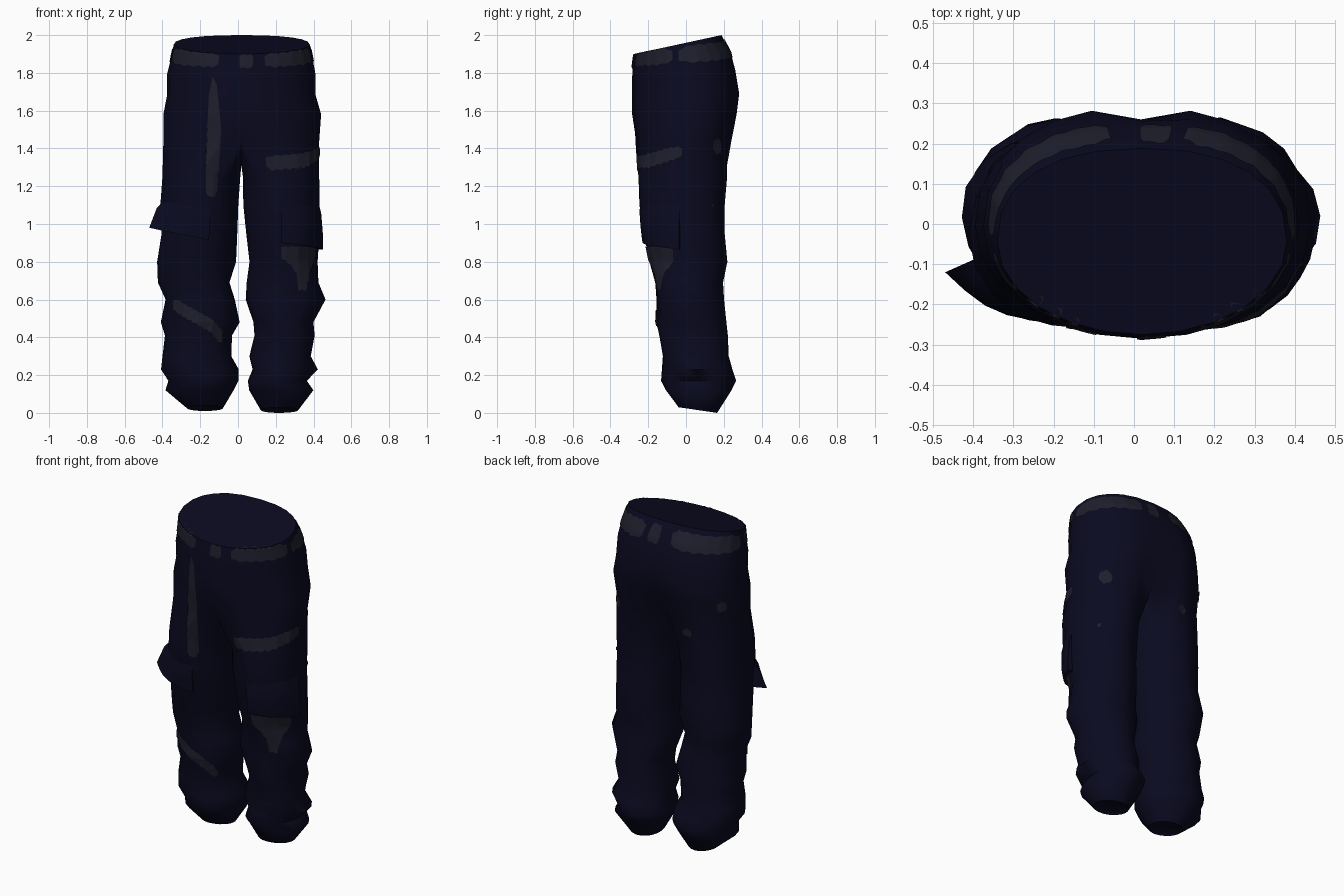
import bpy, bmesh, math, random
from math import sin, cos, radians, pi
from mathutils import Vector
from mathutils.bvhtree import BVHTree

random.seed(4)
default = bpy.data.objects.get("Cube")
if default:
    bpy.data.objects.remove(default, do_unlink=True)


def make_material(name, color):
    mat = bpy.data.materials.new(name)
    mat.use_nodes = True
    mat.diffuse_color = (*color, 1)
    mat.node_tree.nodes["Principled BSDF"].inputs["Base Color"].default_value = (*color, 1)
    return mat


navy = make_material("dark navy cloth", (.003, .003, .0145))
grey = make_material("faded grey cloth", (.0135, .0135, .026))


def finish(name, bm, mat, angle):
    mesh = bpy.data.meshes.new(name)
    bm.to_mesh(mesh)
    mesh.materials.append(mat)
    obj = bpy.data.objects.new(name, mesh)
    bpy.context.collection.objects.link(obj)
    bpy.ops.object.select_all(action='DESELECT')
    obj.select_set(True)
    bpy.context.view_layer.objects.active = obj
    bpy.ops.object.shade_smooth_by_angle(angle=radians(angle))
    return obj


def lerp(a, b, t):
    return a + (b - a) * t


def soft(v, power):
    return math.copysign(abs(v) ** power, v)


def bridge(bm, a, b, closed=True):
    n = len(a)
    for i in range(n if closed else n - 1):
        j = (i + 1) % n
        bm.faces.new((a[i], a[j], b[j], b[i]))


# ---- Trousers body: hips loft, split into two leg lofts ----
SIDES = 24
HALF = SIDES // 2
CROTCH = 5
# z front, z back, x right, x left, y front, y back, seat crease, fly dip
HIPS = [
    (1.90, 2.0, -.34, .38, -.275, .188, 0, 0),
    (1.84, 1.91, -.355, .395, -.283, .24, .005, 0),
    (1.77, 1.82, -.375, .41, -.285, .268, .012, 0),
    (1.68, 1.69, -.375, .41, -.285, .29, .03, 0),
    (1.58, 1.58, -.395, .44, -.285, .276, .045, 0),
    (1.44, 1.44, -.395, .43, -.272, .248, .08, .04),
]
# z, right leg inner and outer x, left leg inner and outer x, y front, y back
LEGS = [
    (1.25, .012, -.40, .026, .43, -.252, .218),
    (1.10, .0, -.41, .03, .43, -.245, .205),
    (.95, -.005, -.405, .045, .43, -.225, .205),
    (.80, -.01, -.43, .06, .42, -.185, .218),
    (.69, -.04, -.42, .05, .43, -.165, .195),
    (.60, -.02, -.385, .04, .46, -.16, .20),
    (.48, .01, -.41, .08, .40, -.15, .215),
    (.41, -.03, -.385, .09, .41, -.14, .22),
    (.30, -.035, -.40, .06, .385, -.13, .225),
    (.23, .0, -.41, .075, .42, -.125, .245),
    (.17, .0, -.37, .05, .362, -.125, .265),
    (.12, -.02, -.38, .06, .40, -.10, .24),
    (.0, -.08, -.27, .12, .32, -.04, .165),
]

bm = bmesh.new()
rings = []
for zf, zb, x0, x1, yf, yb, crease, dip in HIPS:
    ring = []
    for i in range(SIDES):
        a = 2 * pi * i / SIDES
        power = 1 if cos(a) > 0 else .86  # the seat is squarer than the front
        x = (x0 + x1) / 2 + (x1 - x0) / 2 * soft(sin(a), power)
        t = (1 - soft(cos(a), power)) / 2
        y = lerp(yf, yb, t)
        if i == 0:
            y += dip
        if i == HALF:
            y -= crease
        ring.append(bm.verts.new((x, y, lerp(zf, zb, t))))
    rings.append(ring)
for upper, lower in zip(rings, rings[1:]):
    bridge(bm, upper, lower)
bm.faces.new(rings[0])

# Saddle running under the crotch from back to front
low = rings[-1]
saddle = []
for k in range(1, CROTCH + 1):
    t = k / (CROTCH + 1)
    p = low[HALF].co.lerp(low[0].co, t)
    saddle.append(bm.verts.new((p.x, p.y, p.z - .13 * sin(pi * t))))

for side in (1, -1):
    previous = [low[(side * i) % SIDES] for i in range(HALF + 1)] + saddle
    for z, r_in, r_out, l_in, l_out, yf, yb in LEGS:
        inner, outer = (l_in, l_out) if side > 0 else (r_in, r_out)
        ring = []
        for i in range(len(previous)):
            if i <= HALF:
                a = radians(lerp(50, 310, i / HALF))
            else:
                a = radians(lerp(310, 410, (i - HALF) / (CROTCH + 1)))
            # cloth folds show on the front below the knee
            fold = 1
            if .1 < z < .9:
                fold += .02 * (1 + sin(a)) * sin(3 * a + side * z * 20)
            if z < 1.2:
                fold += random.uniform(-.01, .01)
            x = lerp(inner, outer, (1 - cos(a) * fold) / 2)
            t = (1 - sin(a) * fold) / 2
            y = lerp(yf, yb, t)
            hem = .03 * (1 - t) + (.01 if side < 0 else 0) if z == 0 else 0
            ring.append(bm.verts.new((x, y, z + hem)))
        bridge(bm, previous, ring)
        previous = ring
    # hem closed by a slightly recessed sole
    center = sum((v.co for v in previous), Vector()) / len(previous)
    inset = [bm.verts.new(center.lerp(v.co, .85) + Vector((0, 0, .015))) for v in previous]
    bridge(bm, previous, inset)
    bm.faces.new(inset)

bmesh.ops.recalc_face_normals(bm, faces=bm.faces)
surface = BVHTree.FromBMesh(bm)
finish("trousers_body", bm, navy, 70)
bm.free()


def on_cloth(axis, azimuth, z, lift):
    """Point on the cloth; azimuth in degrees, from the front toward +x."""
    a = radians(azimuth)
    out = Vector((sin(a), -cos(a), 0))
    start = Vector((axis[0], axis[1], z)) + out * .7
    hit = surface.ray_cast(start, -out)[0]
    if hit is None:
        hit = Vector((axis[0], axis[1], z)) + out * .2
    return hit + out * lift


# ---- Cargo pocket flaps: flared shells sunk into the cloth at their rim ----
def pocket(name, axis, start, end, top, bottom, flare, columns=7):
    """start and end are azimuths; bottom and flare hold a value for each."""
    bm = bmesh.new()
    strips = []
    for c in range(-1, columns + 1):
        t = min(max(c / (columns - 1), 0), 1)
        edge = c in (-1, columns)
        azimuth, low, lift = lerp(start, end, t), lerp(*bottom, t), lerp(*flare, t * t)
        rows = [(top, -.01), (lerp(top, low, .3), lift * .4),
                (lerp(top, low, .7), lift * .75), (low, lift), (low + .005, -.03)]
        strips.append([bm.verts.new(on_cloth(axis, azimuth, z, -.02 if edge else d))
                       for z, d in rows])
    for a, b in zip(strips, strips[1:]):
        bridge(bm, a, b, closed=False)
    bmesh.ops.recalc_face_normals(bm, faces=bm.faces)
    finish(name, bm, navy, 45)
    bm.free()


RIGHT, LEFT, WAIST = (-.2, 0), (.24, 0), (.02, -.04)
pocket("right_pocket", RIGHT, 12, -66, 1.13, (.915, .98), (.015, .085))
pocket("left_pocket", LEFT, -3, 80, 1.14, (.90, .865), (.02, .03))


# ---- Faded patches: thin plates wrapped over the cloth ----
def patch(name, axis, columns, step=1.5, rows=10):
    """columns: (azimuth, low z, high z) stations, joined with a wavy edge."""
    bm = bmesh.new()
    strips = []
    for (a0, l0, h0), (a1, l1, h1) in zip(columns, columns[1:]):
        count = max(2, round(abs(a1 - a0) / step))
        for k in range(count + 1):
            if k == 0 and strips:
                continue
            t = k / count
            azimuth = lerp(a0, a1, t)
            wave = .004 * sin(azimuth * .6)
            low, high = lerp(l0, l1, t) + wave, lerp(h0, h1, t) + wave * .7
            strips.append([bm.verts.new(on_cloth(axis, azimuth, lerp(low, high, r / rows), .005))
                           for r in range(rows + 1)])
    for a, b in zip(strips, strips[1:]):
        bridge(bm, a, b, closed=False)
    # keep the plate facing away from its axis
    bmesh.ops.recalc_face_normals(bm, faces=bm.faces)
    bm.normal_update()
    middle = strips[len(strips) // 2][rows // 2]
    if middle.normal.dot(middle.co - Vector((*axis, middle.co.z))) < 0:
        bmesh.ops.reverse_faces(bm, faces=bm.faces)
    finish(name, bm, grey, 60)
    bm.free()


def waist_patch(name, start, end):
    stations = []
    for k in range(9):
        azimuth = lerp(start, end, k / 8)
        back = (1 - cos(radians(azimuth))) / 2
        middle = lerp(1.862, 1.928, back)
        half = lerp(.036, .05, back) * (.6 if k in (0, 8) else 1)
        stations.append((azimuth, middle - half, middle + half))
    patch(name, WAIST, stations)


def dot(name, axis, azimuth, z, radius):
    spread = math.degrees(radius / .22)
    stations = []
    for k in range(9):
        u = -cos(pi * k / 8)
        h = radius * max(math.sqrt(max(1 - u * u, 0)), .05)
        stations.append((azimuth + u * spread, z - h, z + h))
    patch(name, axis, stations)


waist_patch("waist_patch_front_left", 28, 85)
waist_patch("waist_patch_back_left", 90, 158)
waist_patch("waist_patch_back_centre", 165, 181)
waist_patch("waist_patch_front_centre", -3, 14)
waist_patch("waist_patch_front_right", -85, -28)
waist_patch("waist_patch_back_right", -163, -92)

patch("thigh_stripe_right", RIGHT, [(7, 1.17, 1.4), (10, 1.15, 1.68), (14, 1.14, 1.78),
      (18, 1.15, 1.74), (22, 1.18, 1.5)], step=1, rows=40)
patch("thigh_stripe_left", LEFT, [(-20, 1.30, 1.35), (-14, 1.285, 1.36), (30, 1.30, 1.375),
      (60, 1.33, 1.40), (78, 1.35, 1.41), (84, 1.37, 1.40)])
patch("knee_patch_left", LEFT, [(-3, .82, .88), (10, .79, .88), (22, .74, .88), (28, .65, .88),
      (42, .65, .88), (50, .74, .88), (68, .80, .87)])
patch("shin_stripe_right", RIGHT, [(-55, .55, .59), (-45, .53, .60), (-20, .49, .56),
      (20, .43, .50), (45, .37, .44), (55, .37, .40)])
dot("thigh_dot_left", LEFT, 147, 1.41, .042)
dot("thigh_speck_left", LEFT, 137, 1.10, .012)
dot("thigh_dot_right", RIGHT, -135, 1.55, .032)
dot("inner_thigh_dot_right", RIGHT, 171, 1.37, .026)
